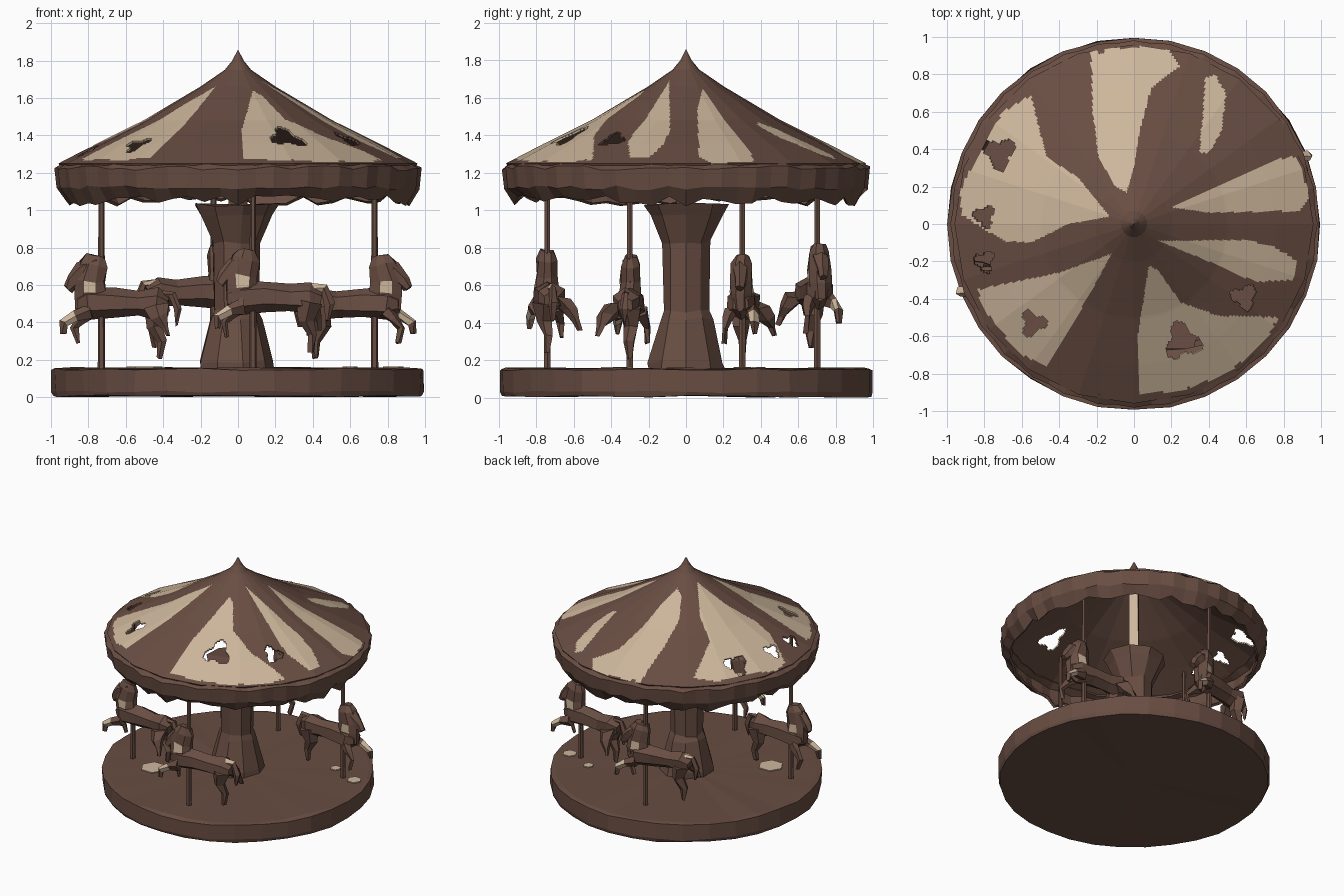
import bpy, bmesh, math, random
from mathutils import Vector, Matrix

random.seed(4)
if "Cube" in bpy.data.objects:
    bpy.data.objects.remove(bpy.data.objects["Cube"])


def material(name, rgb):
    m = bpy.data.materials.new(name)
    m.use_nodes = True
    m.diffuse_color = (*rgb, 1)
    m.node_tree.nodes["Principled BSDF"].inputs["Base Color"].default_value = (*rgb, 1)
    return m


BROWN = material("old brown", (0.14, 0.075, 0.055))
CREAM = material("faded cream", (0.61, 0.47, 0.33))


def finish(name, bm, mats=(BROWN, CREAM)):
    bmesh.ops.remove_doubles(bm, verts=bm.verts, dist=0.0001)
    me = bpy.data.meshes.new(name)
    bm.to_mesh(me)
    bm.free()
    for m in mats:
        me.materials.append(m)
    ob = bpy.data.objects.new(name, me)
    bpy.context.collection.objects.link(ob)
    return ob


def skin(bm, rings):
    """Join closed rings of equal length with quads, return the faces by band."""
    bands = []
    for a, b in zip(rings, rings[1:]):
        n = len(a)
        bands.append([bm.faces.new((a[j], b[j], b[(j + 1) % n], a[(j + 1) % n])) for j in range(n)])
    return bands


def revolve(name, profile, n, jitter=0.0, at=(0, 0), mats=(BROWN, CREAM)):
    """Turn a top-to-bottom (radius, height) profile around the upright axis."""
    bm = bmesh.new()
    rings = []
    for r, z in profile:
        ring = []
        for j in range(n):
            a = math.tau * j / n
            k = jitter if r else 0
            rr = r + random.uniform(-k, 0)
            zz = max(0, z + random.uniform(-k, k) * 0.6)
            ring.append(bm.verts.new((at[0] + rr * math.cos(a), at[1] + rr * math.sin(a), zz)))
        rings.append(ring)
    skin(bm, rings)
    return finish(name, bm, mats)


# Round platform
revolve("platform", [(0, .155), (.97, .155), (1, .15), (1, .03), (.99, .005), (0, .01)], 32, .01)

# Centre column with flared foot and head, and the mast under the roof
revolve("centre_column", [(0, 1.03), (.235, 1.03), (.205, .97), (.135, .83), (.13, .46),
                          (.15, .42), (.21, .19), (.215, .15)], 9, .015, (-.01, 0))
mast = revolve("roof_mast", [(.045, 1.78), (.05, 1.02)], 4)
mast.data.polygons[0].material_index = 1

# Roof: a faceted cone, finely divided so the painted stripes keep soft outlines
PROFILE = [(0, 1.86), (.03, 1.8), (.07, 1.75), (.2, 1.66), (.5, 1.48), (.75, 1.355), (.95, 1.25)]
# Outlines of the stripes, seen from above
STRIPES = [
    [(-.23, .93), (-.22, .6), (-.19, .36), (-.1, .2), (-.04, .17), (0, .3), (.03, .5), (.09, .72),
     (.24, .84), (.2, .92), (.05, .95)],
    [(.38, .78), (.37, .6), (.35, .38), (.4, .38), (.47, .5), (.49, .7), (.43, .8)],
    [(.2, .09), (.4, .06), (.88, .07), (.94, .15), (.87, .36), (.78, .35), (.5, .23)],
    [(.13, -.09), (.6, -.085), (.75, -.12), (.87, -.2), (.85, -.3), (.65, -.31), (.4, -.2)],
    [(.08, -.22), (.13, -.25), (.25, -.42), (.45, -.49), (.77, -.5), (.7, -.63), (.5, -.8),
     (.25, -.89), (.03, -.91), (.02, -.6)],
    [(-.12, -.16), (-.4, -.26), (-.83, -.35), (-.82, -.43), (-.62, -.69), (-.47, -.76), (-.25, -.4)],
    [(-.13, .04), (-.35, 0), (-.55, -.1), (-.7, -.09), (-.92, .05), (-.93, .18), (-.84, .36),
     (-.7, .6), (-.55, .69), (-.47, .36), (-.3, .25)],
]
HOLES = [(.26, -.63, .085), (.59, -.39, .06), (-.72, .38, .075), (-.8, .04, .05),
         (-.8, -.2, .05), (-.54, -.53, .06)]


def roof_height(r):
    for (r0, z0), (r1, z1) in zip(PROFILE, PROFILE[1:]):
        if r <= r1:
            return z0 + (z1 - z0) * (r - r0) / (r1 - r0)
    return PROFILE[-1][1]


def inside(x, y, outline):
    hit = False
    for (ax, ay), (bx, by) in zip(outline, outline[1:] + outline[:1]):
        if (ay > y) != (by > y) and x < ax + (bx - ax) * (y - ay) / (by - ay):
            hit = not hit
    return hit


SIDES, SUB = 20, 20
SEGS = SIDES * SUB
radii = [0, .015, .03, .05, .07] + [.07 + .88 * i / 62 for i in range(1, 63)]
bm = bmesh.new()
rings = []
for r in radii:
    ring = []
    for j in range(SEGS):
        a = math.tau * j / SEGS
        off = (j % SUB) / SUB - .5
        rr = r * math.cos(math.pi / SIDES) / math.cos(off * math.tau / SIDES) * 1.01
        ring.append(bm.verts.new((rr * math.cos(a), rr * math.sin(a), roof_height(r))))
    rings.append(ring)
skin(bm, rings)
torn = []
for f in bm.faces:
    c = f.calc_center_median()
    f.material_index = 0 if any(inside(c.x, c.y, s) for s in STRIPES) else 1
    for hx, hy, hr in HOLES:
        wobble = 1 + .3 * math.sin(3 * math.atan2(c.y - hy, c.x - hx) + hx * 9)
        if math.hypot(c.x - hx, c.y - hy) < hr * wobble:
            torn.append(f)
            break
bmesh.ops.delete(bm, geom=torn, context="FACES")
roof = finish("striped_roof", bm, (CREAM, BROWN, BROWN))
lining = roof.modifiers.new("lining", "SOLIDIFY")
lining.thickness = .012
lining.offset = -1
lining.material_offset = 1

# Roof rim with a ragged hanging edge
bm = bmesh.new()
N = 64
levels = [(.93, 1.255, .008), (.982, 1.225, .012), (.97, 1.12, .012), (.915, 1.05, .03)]
rings = []
for r, z, k in levels:
    ring = []
    for j in range(N):
        a = math.tau * j / N
        flat = 1 - .012 * (j % 2)
        ring.append(bm.verts.new((r * flat * math.cos(a), r * flat * math.sin(a),
                                  z + random.uniform(-k, k))))
    rings.append(ring)
skin(bm, rings)
rim = finish("roof_rim", bm)
band = rim.modifiers.new("thickness", "SOLIDIFY")
band.thickness = .02
band.offset = -1


def tube(bm, path, flat=1.0, n=6, cream=()):
    """Tapering limb through (x, y, z, radius) points, narrowed sideways by flat."""
    pts = [Vector(p[:3]) for p in path]
    rings = []
    for i, p in enumerate(pts):
        d = (pts[min(i + 1, len(pts) - 1)] - pts[max(i - 1, 0)]).normalized()
        side = Vector((0, 1, 0))
        up = d.cross(side).normalized()
        r = path[i][3]
        rings.append([bm.verts.new(p + side * math.cos(a) * r * flat + up * math.sin(a) * r)
                      for a in (math.tau * (j + .5) / n for j in range(n))])
    bands = skin(bm, rings)
    for i in cream:
        for f in bands[i]:
            f.material_index = 1
    bm.faces.new(rings[0])
    bm.faces.new(rings[-1][::-1])
    return bands


def horse(name, x, y, turn, lift, wide):
    """Leaping horse, facing -x before it is turned; wide is the side of the kicking leg."""
    bm = bmesh.new()
    # Body
    tube(bm, [(-.13, 0, .5, .045), (-.07, 0, .5, .09), (.06, 0, .505, .08), (.2, 0, .5, .07),
              (.3, 0, .5, .085), (.36, 0, .49, .045)], .95)
    # Broad neck with a pale patch on each side, and head
    neck = tube(bm, [(-.06, 0, .47, .085), (-.06, 0, .555, .09), (-.06, 0, .62, .085),
                     (-.04, 0, .71, .08), (-.03, 0, .755, .05)], .7, 8)
    for f in (neck[1][3], neck[1][7]):
        f.material_index = 1
    tube(bm, [(-.01, 0, .71, .05), (-.1, 0, .67, .055), (-.15, 0, .62, .04), (-.18, 0, .58, .028)], .8)
    # Raised foreleg with a pale shin, and the lower foreleg
    tube(bm, [(-.05, -.05, .46, .045), (-.13, -.07, .44, .03), (-.195, -.075, .4, .026),
              (-.2, -.08, .34, .014)], 1, 5, (1,))
    tube(bm, [(-.06, .05, .46, .045), (-.11, .07, .42, .03), (-.15, .08, .37, .02),
              (-.13, .085, .29, .014)], 1, 5)
    # Hind legs, one kicked out sideways
    tube(bm, [(.3, .05 * wide, .49, .07), (.32, .1 * wide, .43, .05), (.35, .13 * wide, .38, .025),
              (.365, .15 * wide, .33, .015)], 1, 5)
    tube(bm, [(.3, -.03 * wide, .48, .07), (.28, -.03 * wide, .38, .045),
              (.32, -.02 * wide, .3, .025), (.31, -.02 * wide, .21, .016)], 1, 5)
    # Tail, pale at its root on some
    tube(bm, [(.31, 0, .555, .02), (.38, 0, .55, .022), (.41, 0, .47, .025), (.4, 0, .38, .008)], 1, 5,
         (0,) if wide > 0 else ())
    for v in bm.verts:
        v.co += Vector([random.uniform(-.007, .007) for _ in range(3)])
    bmesh.ops.recalc_face_normals(bm, faces=bm.faces)
    bm.transform(Matrix.Translation((x, y, lift)) @ Matrix.Rotation(math.radians(turn), 4, "Z"))
    finish(name, bm)


# Four horses, each on its own pole
PLACES = [("left", .73, .3, 176, 0, -1), ("right", -.73, -.3, -4, 0, -1),
          ("front", .08, -.74, 4, .03, 1), ("back", -.13, .7, 190, .06, 1)]
for side, x, y, turn, lift, wide in PLACES:
    horse(f"{side}_horse", x, y, turn, lift, wide)
    top = roof_height(math.hypot(x, y)) - .01
    revolve(f"{side}_pole", [(.014, top), (.017, .9), (.02, .15)], 6, 0, (x, y))

# Worn pale patches on the platform
for i, (x, y, r) in enumerate([(-.5, -.37, .095), (.83, .3, .055), (.6, .39, .04)]):
    revolve(f"worn_patch_{i + 1}", [(0, .164), (r, .164), (r, .157)], 6, 0, (x, y), (CREAM,))
